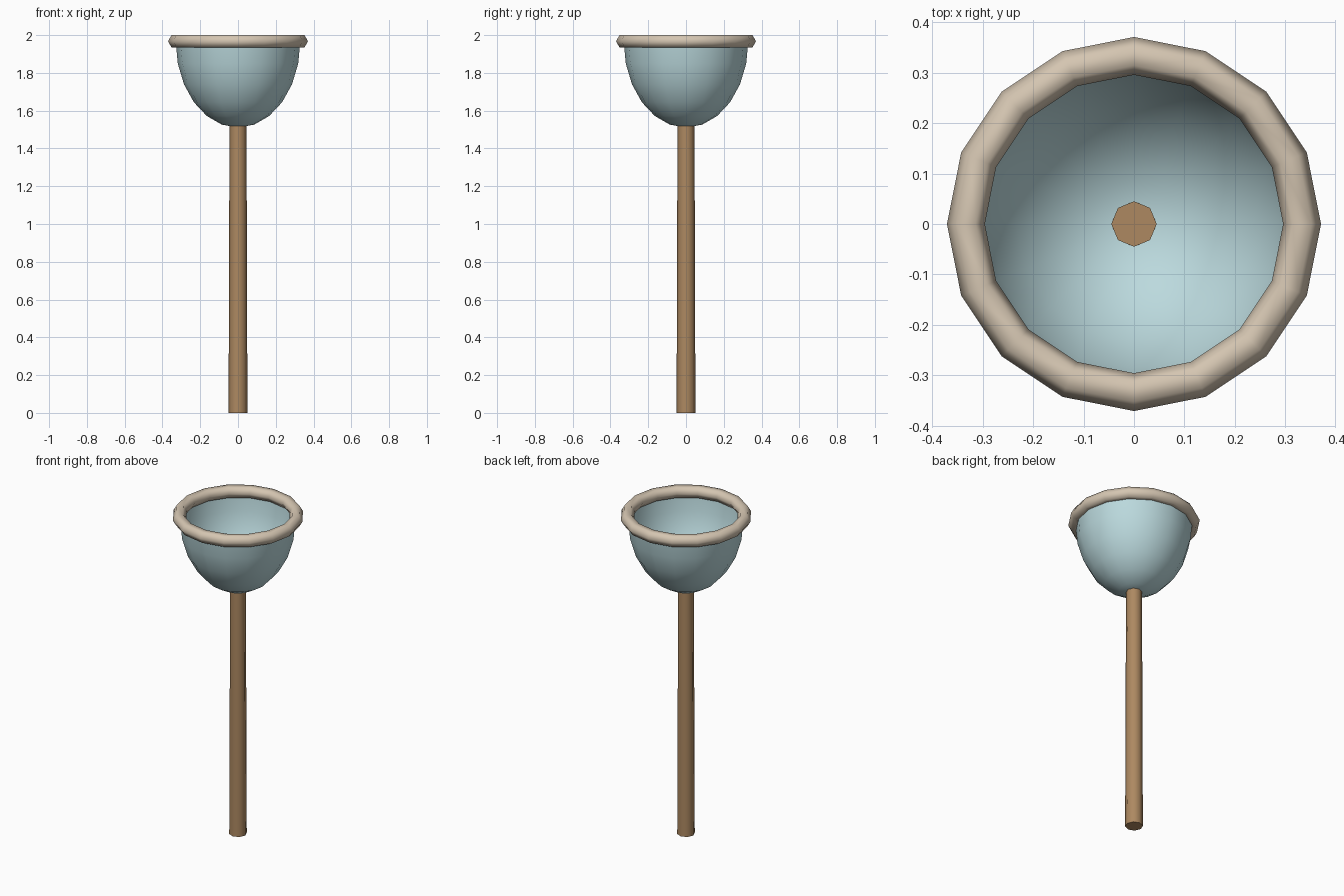
import bpy, bmesh
from math import sin, cos, pi, radians

if "Cube" in bpy.data.objects:
    bpy.data.objects.remove(bpy.data.objects["Cube"])

RIM_Z = 1.9675


def finish(obj, name, color):
    obj.name = name
    mat = bpy.data.materials.new(name + "_colour")
    mat.diffuse_color = (*color, 1)
    mat.use_nodes = True
    mat.node_tree.nodes["Principled BSDF"].inputs["Base Color"].default_value = mat.diffuse_color
    obj.data.materials.append(mat)
    bpy.ops.object.select_all(action='DESELECT')
    obj.select_set(True)
    bpy.context.view_layer.objects.active = obj
    bpy.ops.object.shade_smooth_by_angle(angle=radians(65))


def lathe(name, profile, sides, color, closed=False):
    """Revolve (radius, z) points about z; radius 0 becomes a pole."""
    bm = bmesh.new()
    rings = []
    for r, z in profile:
        if r == 0:
            rings.append([bm.verts.new((0, 0, z))] * sides)
        else:
            rings.append([bm.verts.new((r * cos(2 * pi * i / sides),
                                        r * sin(2 * pi * i / sides), z))
                          for i in range(sides)])
    pairs = list(zip(rings, rings[1:]))
    if closed:
        pairs.append((rings[-1], rings[0]))
    for a, b in pairs:
        for i in range(sides):
            j = (i + 1) % sides
            bm.faces.new(dict.fromkeys((a[i], a[j], b[j], b[i])))
    mesh = bpy.data.meshes.new(name)
    bm.to_mesh(mesh)
    bm.free()
    obj = bpy.data.objects.new(name, mesh)
    bpy.context.collection.objects.link(obj)
    finish(obj, name, color)


# Tapered eight-sided handle, its tip just showing inside the bowl
top = 1.53
bpy.ops.mesh.primitive_cone_add(vertices=8, radius1=0.05, radius2=0.045,
                                depth=top, location=(0, 0, top / 2))
finish(bpy.context.object, "handle", (0.42, 0.25, 0.12))

# Open, thin bowl: a stretched half sphere in 15 degree rings
bowl = [(0.33 * sin(radians(a)), RIM_Z - 0.457 * cos(radians(a)))
        for a in range(0, 91, 15)]
lathe("bowl", bowl, 16, (0.50, 0.70, 0.73))

# Rolled rim with a six-sided section
rim = [(0.333 + 0.0375 * cos(k * pi / 3), RIM_Z + 0.0375 * sin(k * pi / 3))
       for k in range(6)]
lathe("rim", rim, 16, (0.66, 0.56, 0.44), closed=True)
